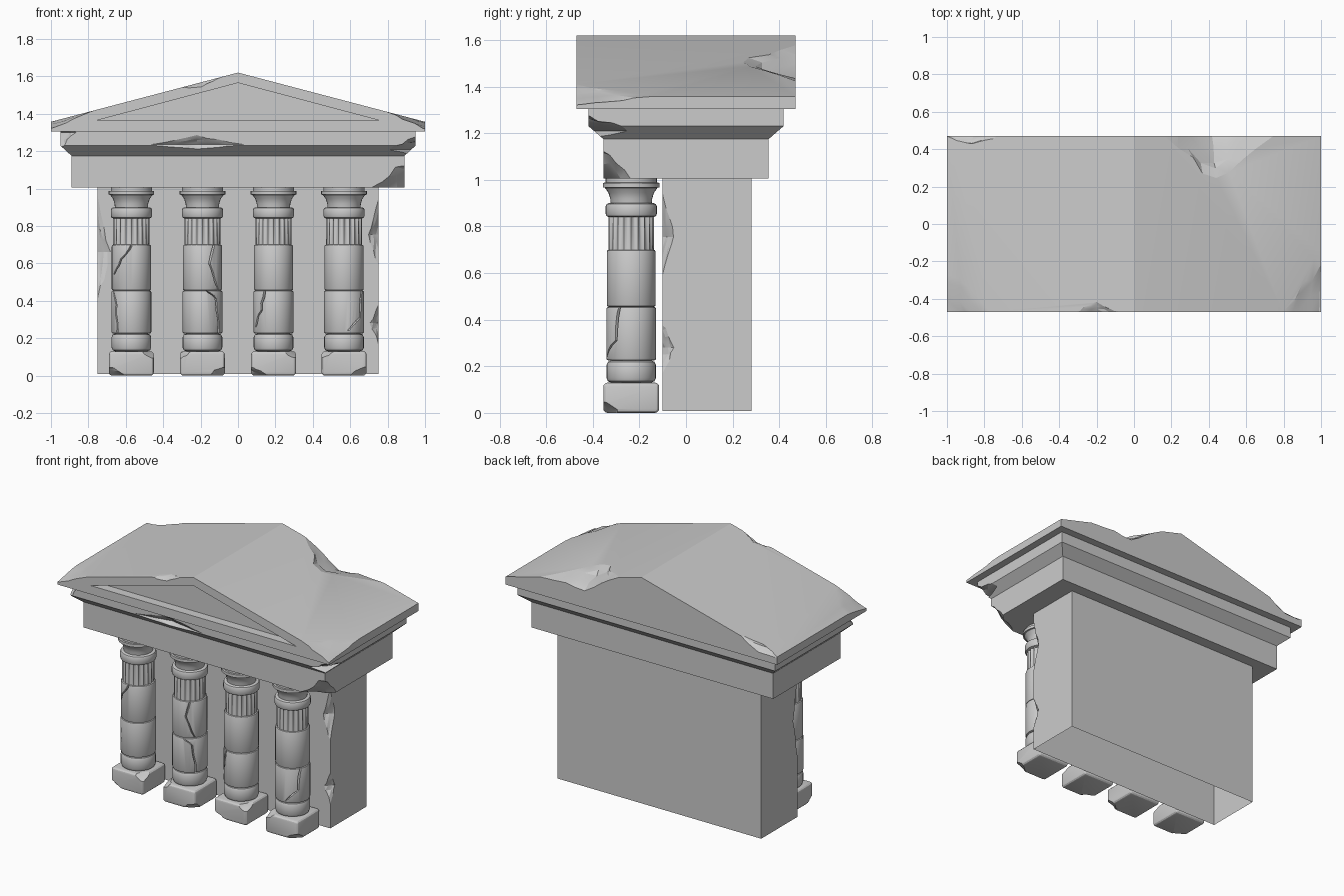
import bpy, bmesh, math, random
from mathutils import Vector, Matrix

random.seed(4)
cube = bpy.data.objects.get("Cube")
if cube:
    bpy.data.objects.remove(cube, do_unlink=True)

stone = bpy.data.materials.new("grey stone")
stone.use_nodes = True
GREY = (0.6, 0.6, 0.6, 1)
stone.diffuse_color = GREY
stone.node_tree.nodes["Principled BSDF"].inputs["Base Color"].default_value = GREY


def make(name, bm):
    bmesh.ops.recalc_face_normals(bm, faces=bm.faces)
    mesh = bpy.data.meshes.new(name)
    bm.to_mesh(mesh)
    bm.free()
    mesh.materials.append(stone)
    obj = bpy.data.objects.new(name, mesh)
    bpy.context.collection.objects.link(obj)
    return obj


def loft(name, rings):
    """Closed solid through a list of equal-length rings of points."""
    bm = bmesh.new()
    loops = [[bm.verts.new(p) for p in ring] for ring in rings]
    n = len(loops[0])
    for a, b in zip(loops, loops[1:]):
        for i in range(n):
            j = (i + 1) % n
            bm.faces.new((a[i], a[j], b[j], b[i]))
    bm.faces.new(loops[0])
    bm.faces.new(loops[-1])
    return make(name, bm)


def rect(hx, y0, y1, z, cx=0):
    return [(cx - hx, y0, z), (cx + hx, y0, z), (cx + hx, y1, z), (cx - hx, y1, z)]


def circle(c, r, z, n=32, flutes=0, depth=0):
    pts = []
    for i in range(n):
        a = math.tau * i / n
        q = r - depth * abs(math.sin(flutes * a / 2))
        pts.append((c[0] + q * math.sin(a), c[1] - q * math.cos(a), z))
    return pts


def lathe(name, c, profile):
    return loft(name, [circle(c, r, z) for r, z in profile])


def activate(obj):
    bpy.ops.object.select_all(action='DESELECT')
    obj.select_set(True)
    bpy.context.view_layer.objects.active = obj


def cut(obj, cutter):
    """Subtract the cutter, then discard it."""
    mod = obj.modifiers.new("cut", 'BOOLEAN')
    mod.operation = 'DIFFERENCE'
    mod.solver = 'EXACT'
    mod.object = cutter
    activate(obj)
    bpy.ops.object.modifier_apply(modifier=mod.name)
    bpy.data.objects.remove(cutter, do_unlink=True)


def chip(obj, centre, radii, tilt=0):
    """Break stone away with a rough octahedron centred on a corner or edge."""
    bm = bmesh.new()
    bmesh.ops.create_uvsphere(bm, u_segments=4, v_segments=2, radius=1)
    bmesh.ops.subdivide_edges(bm, edges=bm.edges[:], cuts=3, use_grid_fill=True)
    bmesh.ops.triangulate(bm, faces=bm.faces[:])
    for v in bm.verts:
        v.co *= random.uniform(0.9, 1.16)
    bm.transform(Matrix.Translation(centre) @ Matrix.Rotation(tilt, 4, 'Y')
                 @ Matrix.Diagonal((*radii, 1)))
    cut(obj, make("chip_cutter", bm))


def crack(obj, c, path):
    """Carve a jagged groove along (angle in degrees, height) points."""
    pts = []
    for (a, z), (b, w) in zip(path, path[1:]):
        for t in (0, 0.33, 0.67):
            pts.append((a + (b - a) * t + random.uniform(-4, 4), z + (w - z) * t))
    pts.append(path[-1])
    rings = []
    for a, z in pts:
        half = random.uniform(3, 5)
        ring = []
        for off, r in ((-half, 0.115), (half, 0.115), (0, 0.09)):
            t = math.radians(a + off)
            ring.append((c[0] + r * math.sin(t), c[1] - r * math.cos(t), z))
        rings.append(ring)
    cut(obj, loft("crack_cutter", rings))


def smooth(obj, angle=25):
    activate(obj)
    bpy.ops.object.shade_smooth_by_angle(angle=math.radians(angle))


# Wall behind the columns, open underneath
wall = loft("wall", [rect(0.75, -0.1, 0.28, z) for z in (0.008, 1.008)])
chip(wall, (0.75, -0.1, 0.755), (0.05, 0.05, 0.16))
chip(wall, (0.75, -0.1, 0.28), (0.04, 0.05, 0.1))
chip(wall, (-0.75, -0.1, 0.66), (0.06, 0.04, 0.26))
bm = bmesh.new()
bm.from_mesh(wall.data)
floor = [f for f in bm.faces if f.normal.z < -0.9 and f.calc_center_median().z < 0.02]
bmesh.ops.delete(bm, geom=floor, context='FACES')
bm.to_mesh(wall.data)
bm.free()
smooth(wall, 15)

# Stepped beam resting on the columns
beam = loft("beam", [rect(x, -y, y, z) for x, y, z in (
    (0.89, 0.355, 1.005), (0.89, 0.355, 1.175), (0.95, 0.418, 1.23), (0.95, 0.418, 1.305))])
chip(beam, (0.89, -0.355, 1.005), (0.17, 0.11, 0.13))
chip(beam, (0.95, -0.418, 1.21), (0.15, 0.18, 0.06))
chip(beam, (-0.95, -0.418, 1.3), (0.08, 0.1, 0.08))
chip(beam, (-0.22, -0.418, 1.235), (0.22, 0.04, 0.045))
smooth(beam, 20)

# Gabled roof with a sunken triangle on the front
gable = [(-1, 1.305), (1, 1.305), (1, 1.357), (0, 1.62), (-1, 1.357)]
roof = loft("roof", [[(x, y, z) for x, z in gable] for y in (-0.47, 0.47)])
panel = [(-0.76, 1.363), (0.76, 1.363), (0, 1.565)]
cut(roof, loft("panel_cutter", [[(x, y, z) for x, z in panel] for y in (-0.6, -0.41)]))
SLOPE = math.atan(0.263)
chip(roof, (-1, -0.47, 1.36), (0.26, 0.23, 0.035), -SLOPE)
chip(roof, (1, -0.47, 1.36), (0.21, 0.36, 0.035), SLOPE)
chip(roof, (-0.2, -0.47, 1.57), (0.13, 0.055, 0.025), -SLOPE)
chip(roof, (0.44, 0.47, 1.505), (0.28, 0.25, 0.08), SLOPE)
chip(roof, (-0.87, 0.47, 1.392), (0.15, 0.045, 0.04), -SLOPE)
smooth(roof, 18)

# Cracks of each column: lower drum, then upper drum
CRACKS = [
    ([(-65, 0.46), (-50, 0.38), (-45, 0.22)], [(5, 0.71), (-30, 0.62), (-62, 0.54)]),
    ([(10, 0.46), (42, 0.41), (55, 0.22)], [(38, 0.71), (18, 0.6), (55, 0.45)]),
    ([(-25, 0.46), (-40, 0.35), (-62, 0.26)], []),
    ([(65, 0.46), (50, 0.31), (12, 0.24)], []),
]


def drum(name, c, r, z0, z1, edge):
    return lathe(name, c, [(r - edge, z0), (r - edge * 0.3, z0 + edge * 0.3), (r, z0 + edge),
                           (r, z1 - edge), (r - edge * 0.3, z1 - edge * 0.3), (r - edge, z1)])


# Four weathered columns
for k, x in enumerate((-0.57, -0.19, 0.19, 0.567)):
    c = (x, -0.235)
    name = f"column_{k + 1}_"

    base = loft(name + "base", [rect(0.12, -0.355, -0.115, z, x) for z in (0, 0.13)])
    bevel = base.modifiers.new("bevel", 'BEVEL')
    bevel.width, bevel.segments = 0.018, 3
    activate(base)
    bpy.ops.object.modifier_apply(modifier=bevel.name)
    side = 1 if k % 2 else -1
    chip(base, (x + side * 0.12, -0.355, 0.0), (0.1, 0.07, 0.05))
    chip(base, (x - side * 0.12, -0.355, 0.13), (0.07, 0.09, 0.04))
    smooth(base)

    parts = [drum(name + "foot_ring", c, 0.106, 0.13, 0.225, 0.02)]
    lower = drum(name + "lower_drum", c, 0.107, 0.225, 0.455, 0.009)
    upper = drum(name + "upper_drum", c, 0.105, 0.455, 0.70, 0.009)
    for part, path in zip((lower, upper), CRACKS[k]):
        if path:
            crack(part, c, path)
        parts.append(part)

    parts.append(loft(name + "fluted_neck", [
        circle(c, r, z, 120, 20, d) for r, z, d in
        ((0.097, 0.695, 0.002), (0.097, 0.76, 0.007), (0.097, 0.845, 0.013))]))
    parts.append(drum(name + "neck_ring", c, 0.11, 0.84, 0.90, 0.014))
    parts.append(lathe(name + "capital", c, [
        (0.088, 0.895), (0.09, 0.92), (0.098, 0.945), (0.113, 0.966), (0.122, 0.968),
        (0.122, 0.987), (0.11, 0.988), (0.11, 1.007)]))
    for part in parts:
        smooth(part, 32)
